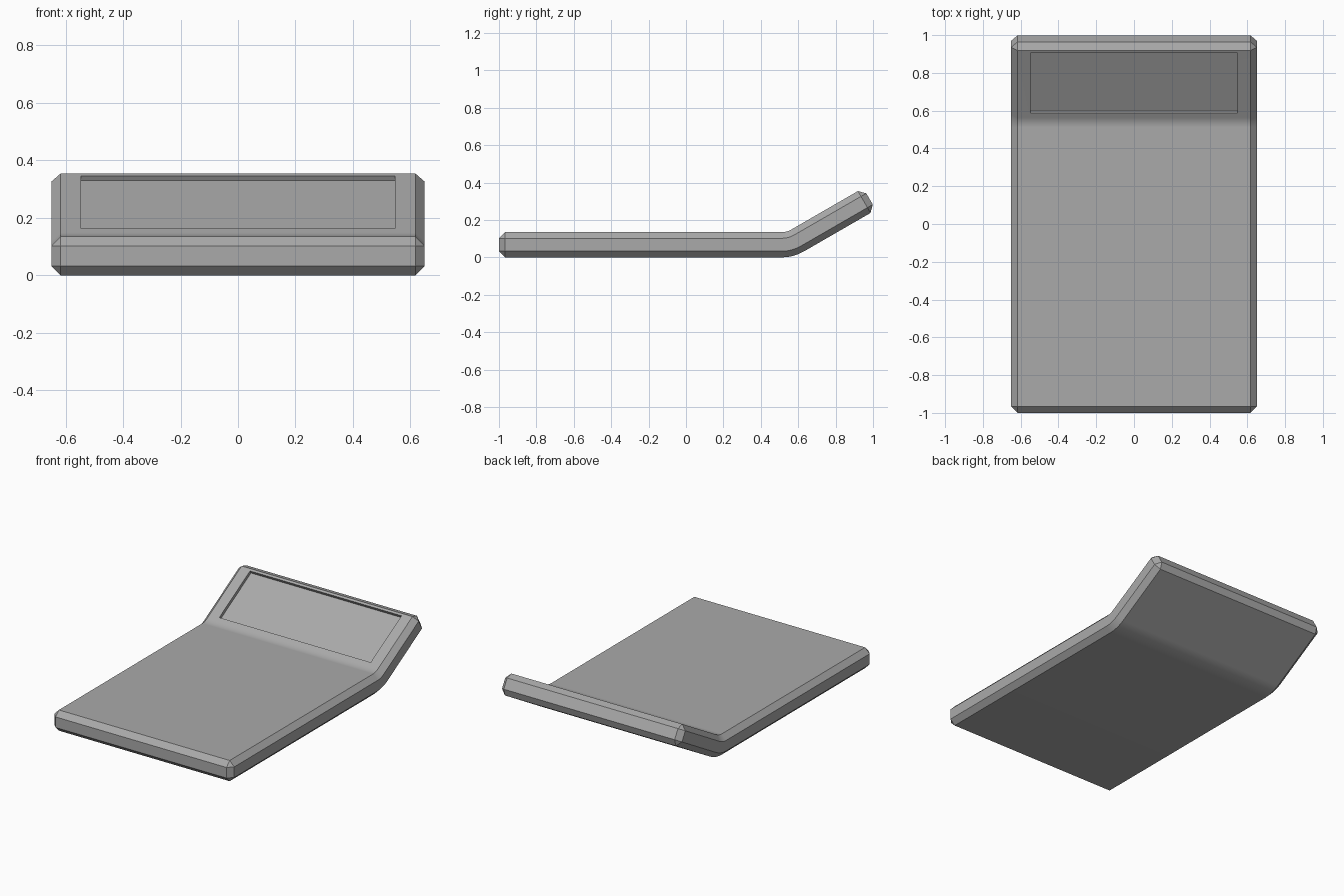
import bpy
import bmesh
from math import radians, sin, cos, tan
from mathutils import Vector

cube = bpy.data.objects.get("Cube")
if cube:
    bpy.data.objects.remove(cube, do_unlink=True)

HALF_WIDTH, THICK, CHAMFER = 0.65, 0.135, 0.033
TILT = radians(30)
KNEE_Y, KNEE_RUN, END_RUN = 0.557, 0.045, 0.49
BEND_STEPS = 4

grey = bpy.data.materials.new("plain_grey")
grey.use_nodes = True
grey.diffuse_color = (0.4, 0.4, 0.4, 1)
grey.node_tree.nodes["Principled BSDF"].inputs["Base Color"].default_value = (0.4, 0.4, 0.4, 1)

# Centre line of the slab: flat run, rounded bend, raised end
radius = KNEE_RUN / tan(TILT / 2)
stations = [(-1.0, THICK / 2, 0.0)]
for i in range(BEND_STEPS + 1):
    a = TILT * i / BEND_STEPS
    stations.append((KNEE_Y - KNEE_RUN + radius * sin(a),
                     THICK / 2 + radius * (1 - cos(a)), a))
stations.append((KNEE_Y + END_RUN * cos(TILT) , THICK / 2 + END_RUN * sin(TILT), TILT))

# Sweep a rectangle along the centre line
bm = bmesh.new()
rings = []
for y, z, a in stations:
    up = Vector((0, -sin(a), cos(a))) * THICK / 2
    mid = Vector((0, y, z))
    side = Vector((HALF_WIDTH, 0, 0))
    rings.append([bm.verts.new(p) for p in
                  (mid - side - up, mid + side - up, mid + side + up, mid - side + up)])
for r, s in zip(rings, rings[1:]):
    for i in range(4):
        j = (i + 1) % 4
        bm.faces.new((r[i], r[j], s[j], s[i]))
bm.faces.new(rings[0])
bm.faces.new(rings[-1])
bmesh.ops.recalc_face_normals(bm, faces=bm.faces)

# Chamfer every square edge
square_edges = [e for e in bm.edges if e.calc_face_angle() > 1]
bmesh.ops.bevel(bm, geom=square_edges, offset=CHAMFER, segments=1,
                profile=0.5, affect='EDGES')
bm.normal_update()

# Sink a rectangular panel into the raised end
slope_normal = Vector((0, -sin(TILT), cos(TILT)))
panel = max((f for f in bm.faces if f.normal.dot(slope_normal) > 0.999),
            key=lambda f: f.calc_area())
bmesh.ops.inset_individual(bm, faces=[panel], thickness=0.02, depth=0)
middle = panel.calc_center_median()
for v in panel.verts:
    y = 0.905 if v.co.y > middle.y else 0.588
    v.co = (0.547 if v.co.x > 0 else -0.547, y,
            middle.z + (y - middle.y) * tan(TILT))
bm.normal_update()
walls = bmesh.ops.extrude_discrete_faces(bm, faces=[panel])["faces"]
floor = walls[0]
old = list(bm.verts)
bmesh.ops.translate(bm, verts=list(floor.verts), vec=slope_normal * -0.02)
bm.normal_update()

mesh = bpy.data.meshes.new("bent_slab")
bm.to_mesh(mesh)
bm.free()
mesh.materials.append(grey)
slab = bpy.data.objects.new("bent_slab", mesh)
bpy.context.collection.objects.link(slab)

# Smooth bend, crisp chamfers, flat large faces
bpy.ops.object.select_all(action='DESELECT')
slab.select_set(True)
bpy.context.view_layer.objects.active = slab
bpy.ops.object.shade_smooth_by_angle(angle=radians(30))
weighted = slab.modifiers.new("flat_faces", 'WEIGHTED_NORMAL')
weighted.keep_sharp = True
